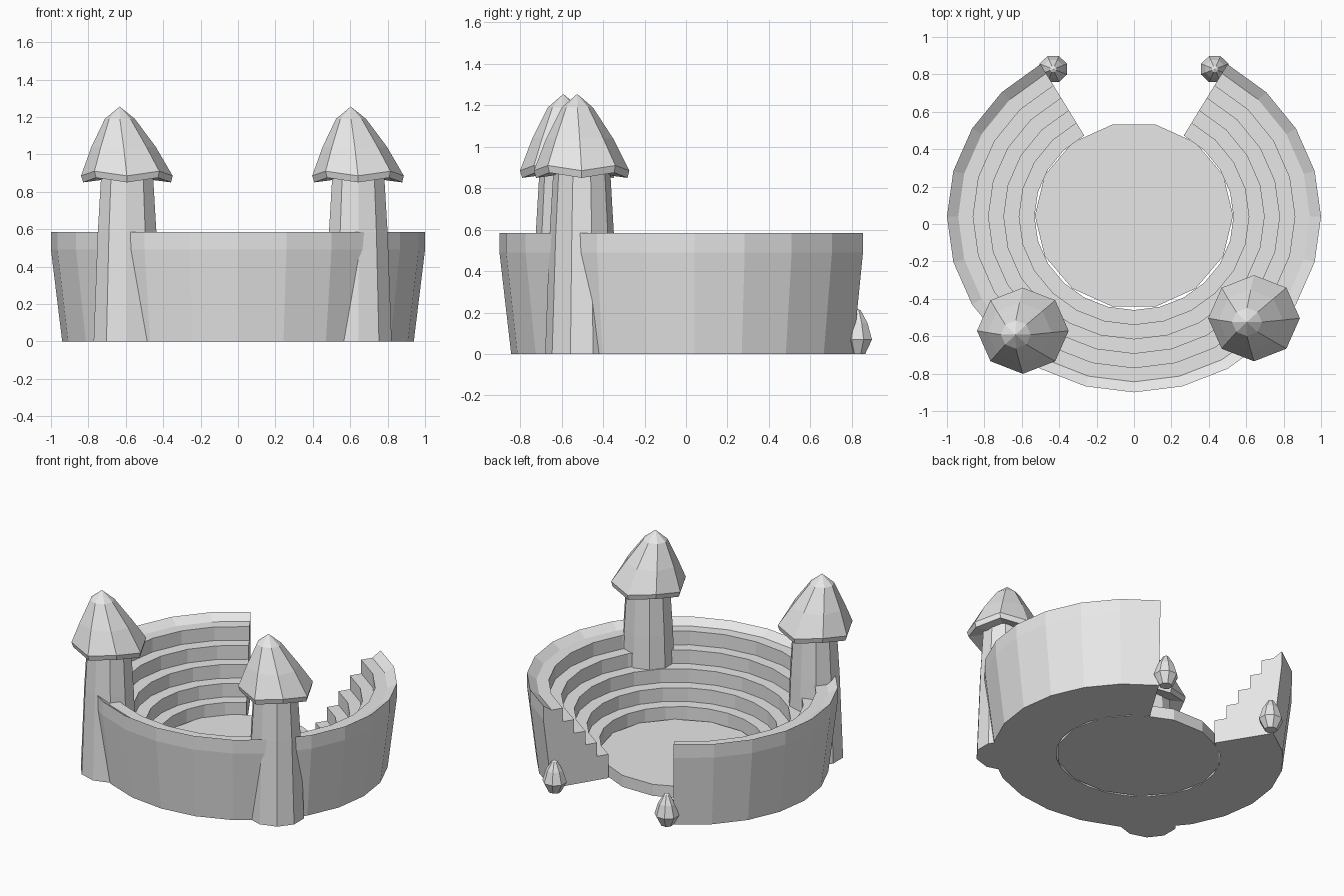
import bpy, bmesh
from math import sin, cos, tau, radians

cube = bpy.data.objects.get("Cube")
if cube:
    bpy.data.objects.remove(cube, do_unlink=True)

stone = bpy.data.materials.new("grey stone")
stone.use_nodes = True
GREY = (0.8, 0.8, 0.8, 1)
stone.diffuse_color = GREY
stone.node_tree.nodes["Principled BSDF"].inputs["Base Color"].default_value = GREY

SQUASH = 0.94      # everything is slightly narrower front to back
CENTRE_Y = 0.04


def lathe(name, profile, centre, sides, start=0, sweep=360, closed=False, adjust=None):
    """Sweep a (radius, height) profile round a vertical axis and cap its ends."""
    bm = bmesh.new()
    full = sweep == 360
    count = sides if full else sides + 1
    rings = []
    for i in range(count):
        a = radians(start + sweep * i / sides)
        ring = []
        for r, z in profile:
            x, y = r * cos(a), r * sin(a) * SQUASH
            if adjust:
                x, y, z = adjust(i, x, y, z)
            ring.append(bm.verts.new((centre[0] + x, centre[1] + y, z)))
        rings.append(ring)
    steps = len(profile) if closed else len(profile) - 1
    for i in range(sides):
        a, b = rings[i], rings[(i + 1) % count]
        for j in range(steps):
            k = (j + 1) % len(profile)
            bm.faces.new((a[j], b[j], b[k], a[k]))
    if closed and not full:
        bm.faces.new(rings[0])
        bm.faces.new(rings[-1])
    elif not closed:
        for j in (0, -1):
            if profile[j][0] > 0.001:
                bm.faces.new([r[j] for r in rings])
    bmesh.ops.remove_doubles(bm, verts=bm.verts, dist=0.0005)
    bmesh.ops.recalc_face_normals(bm, faces=bm.faces)
    mesh = bpy.data.meshes.new(name)
    bm.to_mesh(mesh)
    bm.free()
    mesh.materials.append(stone)
    obj = bpy.data.objects.new(name, mesh)
    bpy.context.collection.objects.link(obj)
    return obj


# Stepped seating bowl, open at the back
section = [(0.94, 0), (1, 0.49), (1, 0.585), (0.94, 0.545)]
for i in range(4, -1, -1):
    r, z = 0.532 + 0.082 * i, 0.165 + 0.095 * i
    if i < 4:
        section.append((r + 0.082, z))
    section.append((r, z))
section.append((0.532, 0))
lathe("seating_bowl", section, (0, CENTRE_Y), 20, 120, 300, closed=True)

# Arena floor
lathe("arena_floor", [(0.53, 0), (0.53, 0.08)], (0, CENTRE_Y + 0.005), 14)


# Leaning roof with a wavy eave
def roof_shape(i, x, y, z):
    lean = min(max((z - 0.9) / 0.3, 0), 1)
    if z < 0.95 and i % 2 == 0:
        z -= 0.025
    return x - 0.04 * lean, y - 0.022 * lean, z


shaft = [(0.188, 0), (0.165, 0.58), (0.145, 0.9)]
roof = [(0.12, 0.89), (0.235, 0.875), (0.245, 0.91), (0.172, 1.04),
        (0.08, 1.19), (0, 1.255)]
for side, centre in (("left", (0.643, -0.503)), ("right", (-0.593, -0.57))):
    lathe(side + "_tower_shaft", shaft, centre, 10, 18)
    lathe(side + "_tower_roof", roof, centre, 8, adjust=roof_shape)

# Bulb posts at the entrance
bulb = [(0.042, 0), (0.08, 0.07), (0.055, 0.15), (0.018, 0.21), (0, 0.218)]
for side, sx in (("left", 1), ("right", -1)):
    lathe(side + "_entrance_bulb", bulb, (0.432 * sx, 0.828), 8, 22.5)
